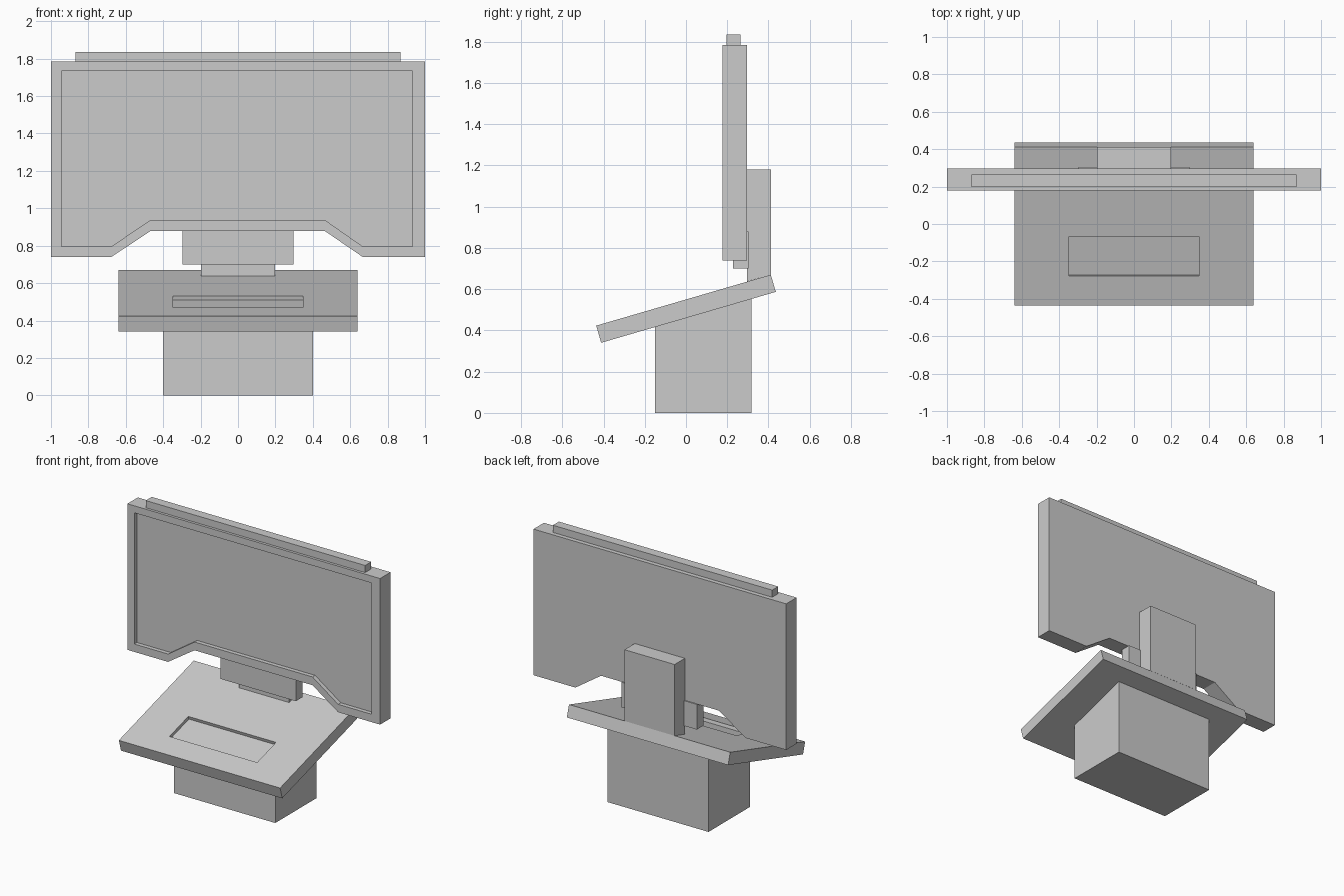
import bpy, bmesh
from math import atan2
from mathutils import Matrix, Vector

if "Cube" in bpy.data.objects:
    bpy.data.objects.remove(bpy.data.objects["Cube"])

SLOPE = 0.2916  # tilt of the desk tray


def loft(name, rings, matrix=Matrix()):
    """Skin successive point rings and cap both ends."""
    bm = bmesh.new()
    loops = [[bm.verts.new(matrix @ Vector(p)) for p in r] for r in rings]
    for a, b in zip(loops, loops[1:]):
        for i in range(len(a)):
            j = (i + 1) % len(a)
            bm.faces.new((a[i], a[j], b[j], b[i]))
    bm.faces.new(loops[0])
    bm.faces.new(loops[-1])
    bmesh.ops.recalc_face_normals(bm, faces=bm.faces)
    mesh = bpy.data.meshes.new(name)
    bm.to_mesh(mesh)
    bm.free()
    obj = bpy.data.objects.new(name, mesh)
    bpy.context.collection.objects.link(obj)
    return obj


def extrude_x(name, half_width, profile):
    """Extrude a side (y, z) profile symmetrically along x."""
    return loft(name, [[(x, y, z) for y, z in profile]
                       for x in (-half_width, half_width)])


def box_profile(y0, y1, z0, z1):
    return [(y0, z0), (y1, z0), (y1, z1), (y0, z1)]


def screen_ring(y, left, right, low, notch, top):
    pts = [(left, low), (-0.678, low), (-0.469, notch), (0.465, notch),
           (0.668, low), (right, low), (right, top), (left, top)]
    return [(x, y, z) for x, z in pts]


def rect(x, y0, y1, z):
    return [(-x, y0, z), (x, y0, z), (x, y1, z), (-x, y1, z)]


# Screen: notched slab with a recessed display
outer = (-1, 1, 0.739, 0.878, 1.784)
inner = (-0.945, 0.932, 0.795, 0.937, 1.734)
loft("screen", [screen_ring(0.296, *outer), screen_ring(0.178, *outer),
                screen_ring(0.178, *inner), screen_ring(0.208, *inner)])

# Bar along the top of the screen
extrude_x("top_bar", 0.868, box_profile(0.197, 0.265, 1.784, 1.835))

# Sensor box under the notch
extrude_x("notch_box", 0.298, box_profile(0.228, 0.304, 0.70, 0.88))

# Rear support pillar, its foot following the tray
extrude_x("pillar", 0.198, [(0.296, 0.637), (0.412, 0.67),
                            (0.412, 1.18), (0.296, 1.18)])

# Tilted tray with a shallow recess
tilt = Matrix.Translation((0, 0, 0.505)) @ Matrix.Rotation(atan2(SLOPE, 1), 4, 'X')
loft("tray", [rect(0.638, -0.441, 0.441, -0.0432),
              rect(0.638, -0.441, 0.441, 0.0432),
              rect(0.347, -0.278, -0.056, 0.0432),
              rect(0.347, -0.278, -0.056, 0.0205)], tilt)

# Pedestal base, its top meeting the underside of the tray
extrude_x("pedestal", 0.4, [(-0.15, 0), (0.317, 0), (0.317, 0.553), (-0.15, 0.417)])
